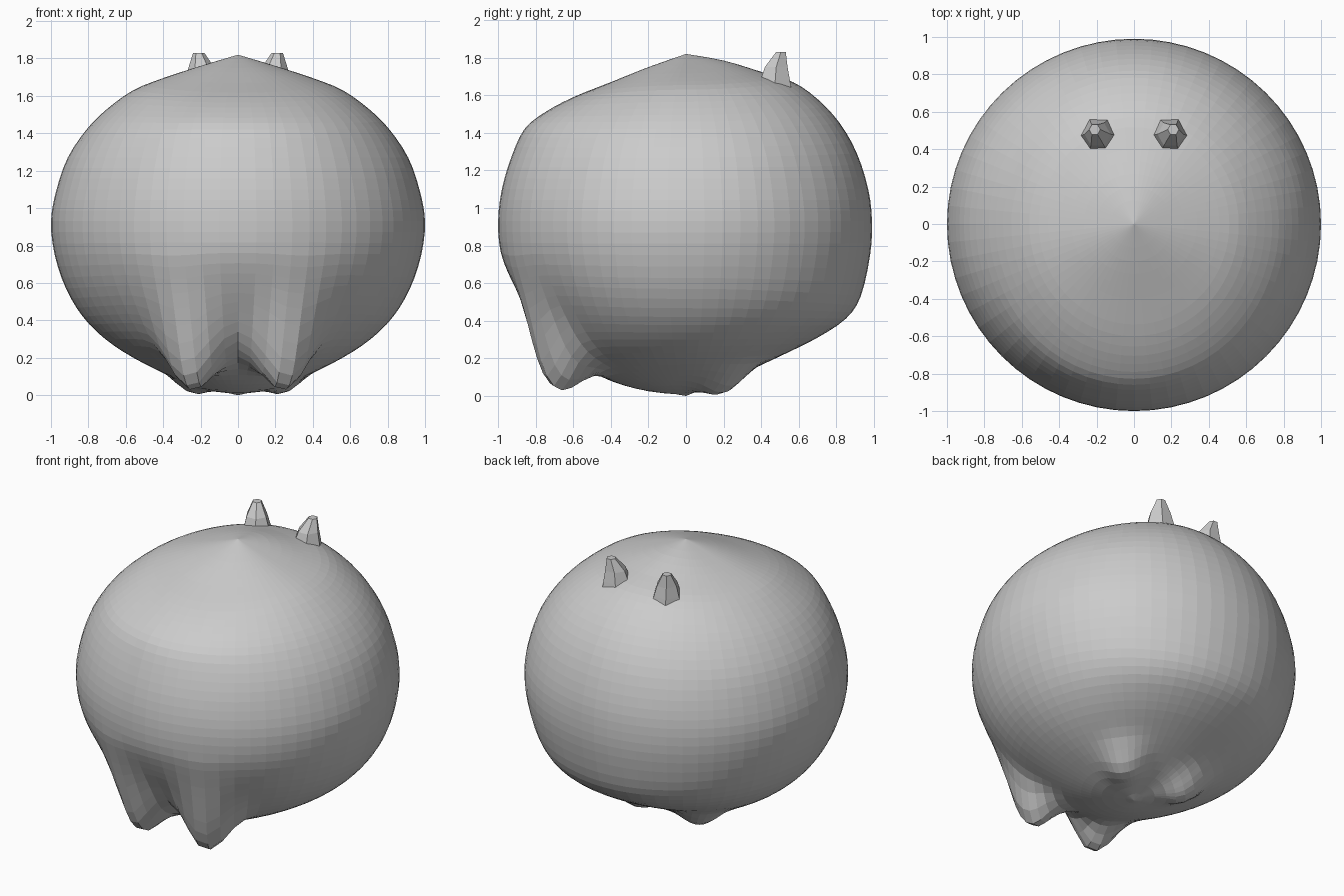
import bpy, bmesh
from math import sin, cos, pi, exp, hypot
from mathutils import Vector

if "Cube" in bpy.data.objects:
    bpy.data.objects.remove(bpy.data.objects["Cube"])

# Half-profiles (radius, height) from top pole to bottom pole
FRONT = [(0, 1.82), (.2, 1.75), (.4, 1.67), (.6, 1.59), (.75, 1.51), (.86, 1.42), (.93, 1.27),
         (.98, 1.1), (1, .93), (.985, .76), (.92, .6), (.83, .45), (.72, .3), (.58, .18), (.4, .08), (.2, .025), (0, .005)]
SIDE = [(0, 1.82), (.2, 1.76), (.4, 1.695), (.56, 1.63), (.7, 1.53), (.81, 1.42), (.91, 1.27),
        (.97, 1.1), (1, .93), (.98, .75), (.92, .57), (.83, .42), (.71, .3), (.56, .2), (.38, .11), (.2, .035), (0, .005)]
BACK = [(0, 1.82), (.2, 1.785), (.4, 1.725), (.57, 1.67), (.7, 1.58), (.82, 1.45), (.91, 1.29),
        (.97, 1.1), (.99, .93), (.98, .75), (.93, .53), (.85, .41), (.7, .31), (.54, .23), (.37, .15), (.2, .07), (0, .005)]
# Foot bumps: centre x, y, size, push
FEET = [(.26, -.68, .16, Vector((0, -.04, -.25))),
        (.25, .21, .13, Vector((0, 0, -.08)))]


def smooth_point(p, t):
    i = min(int(t), len(p) - 2)
    f = t - i
    q = [Vector(p[max(0, min(len(p) - 1, i + k))]) for k in (-1, 0, 1, 2)]
    return .5 * (2 * q[1] + (q[2] - q[0]) * f + (2 * q[0] - 5 * q[1] + 4 * q[2] - q[3]) * f * f
                 + (3 * q[1] - q[0] - 3 * q[2] + q[3]) * f ** 3)


def loft(name, rings, top=None, bottom=None):
    bm = bmesh.new()
    vr = [[bm.verts.new(p) for p in ring] for ring in rings]
    n = len(vr[0])
    for a, b in zip(vr, vr[1:]):
        for i in range(n):
            bm.faces.new((a[i], b[i], b[(i + 1) % n], a[(i + 1) % n]))
    for ring, pole in ((vr[0], top), (vr[-1], bottom)):
        if pole:
            v = bm.verts.new(pole)
            for i in range(n):
                bm.faces.new((ring[i], ring[(i + 1) % n], v))
        else:
            bm.faces.new(ring)
    bmesh.ops.recalc_face_normals(bm, faces=bm.faces)
    me = bpy.data.meshes.new(name)
    bm.to_mesh(me)
    bm.free()
    ob = bpy.data.objects.new(name, me)
    bpy.context.collection.objects.link(ob)
    return ob


# Round body: blend the profiles round the axis, then push out four stubby feet
SEG, STEPS = 64, 48
rings = []
for j in range(1, STEPS):
    t = 16 * j / STEPS
    f, s, b = (smooth_point(p, t) for p in (FRONT, SIDE, BACK))
    ring = []
    for i in range(SEG):
        a = 2 * pi * i / SEG
        w = sin(a) ** 2
        rz = s * (1 - w) + (b if sin(a) > 0 else f) * w
        p = Vector((rz.x * cos(a), rz.x * sin(a), rz.y))
        if p.z < .8:
            move = Vector()
            for x, y, size, push in FEET:
                d = hypot(abs(p.x) - x, p.y - y) / size
                move += push * exp(-d ** 2.3)
            p += move
        p.z = max(p.z, .005)
        ring.append(p)
    rings.append(ring)
loft("body", rings, (0, 0, 1.82), (0, 0, 0))

# Faceted little ears on the back of the crown
for side, label in ((-1, "left"), (1, "right")):
    ear = []
    for x, y, z, r in ((.185, .47, 1.63, .105), (.19, .475, 1.68, .09),
                       (.195, .48, 1.75, .07), (.21, .505, 1.83, .03)):
        ear.append([(side * (x + r * cos(k * pi / 3)), y + r * sin(k * pi / 3), z) for k in range(6)])
    loft("ear_" + label, ear)
